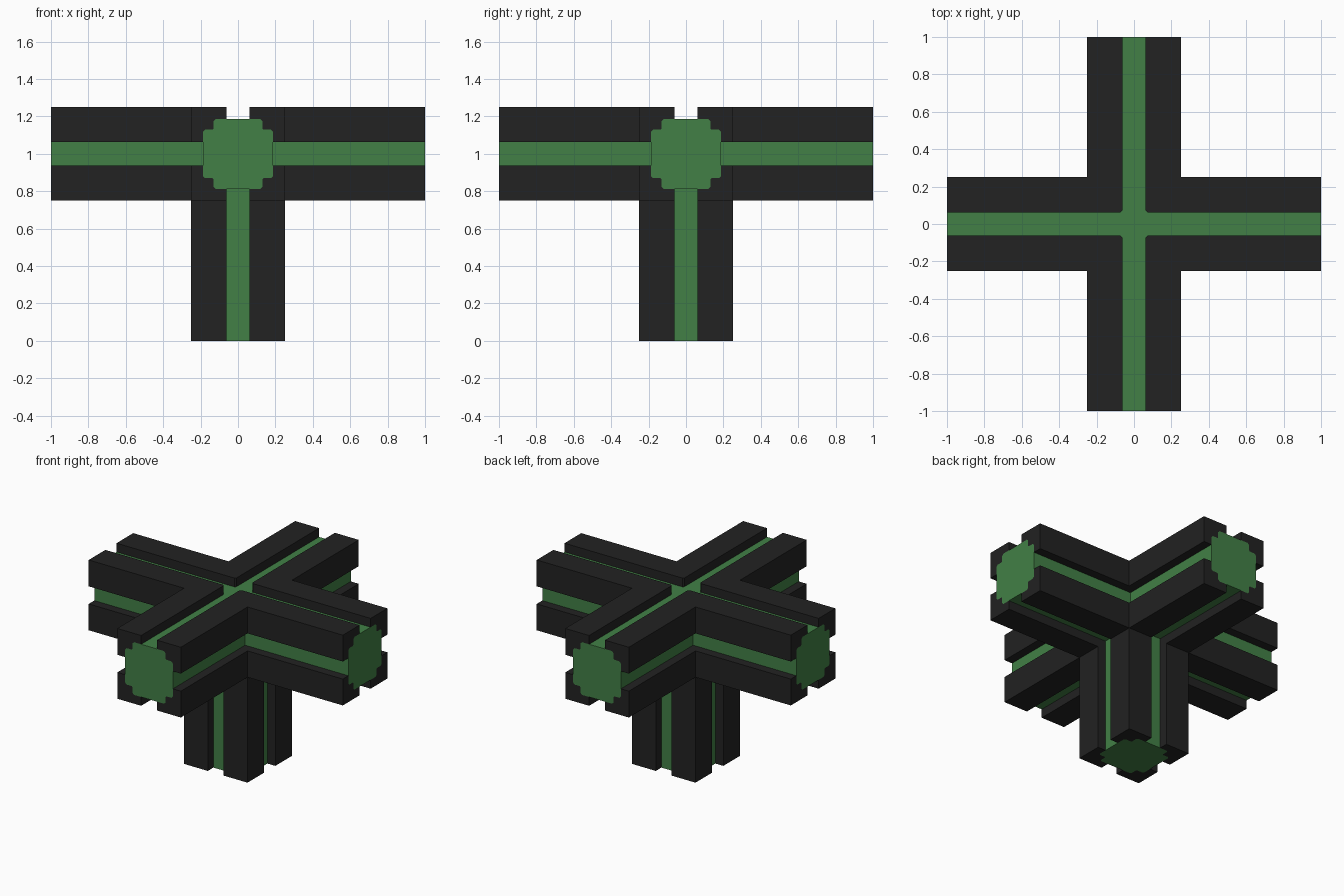
import bpy, bmesh
from mathutils import Vector

if "Cube" in bpy.data.objects:
    bpy.data.objects.remove(bpy.data.objects["Cube"])

C = 1.0                          # height of the junction centre
G, R, W = 0.0625, 0.1875, 0.25   # half groove, core half width, arm half width
N, B = 0.13, 0.012               # core corner notch and its tiny chamfer


def material(name, rgb):
    m = bpy.data.materials.new(name)
    m.diffuse_color = (*rgb, 1)
    m.use_nodes = True
    m.node_tree.nodes["Principled BSDF"].inputs["Base Color"].default_value = m.diffuse_color
    return m


black = material("black", (0.016, 0.016, 0.016))
green = material("green", (0.054, 0.216, 0.061))


def prism(bm, profile, axis, lo, hi):
    """Extrude a 2D profile along axis 0, 1 or 2, relative to the centre."""
    rings = []
    for d in (lo, hi):
        ring = []
        for u, v in profile:
            p = Vector((0, 0, C))
            p[axis] += d
            p[(axis + 1) % 3] += u
            p[(axis + 2) % 3] += v
            ring.append(bm.verts.new(p))
        rings.append(ring)
    n = len(profile)
    bm.faces.new(rings[0])
    bm.faces.new(rings[1])
    for i in range(n):
        j = (i + 1) % n
        bm.faces.new((rings[0][i], rings[0][j], rings[1][j], rings[1][i]))


def finish(bm, name, mat):
    bmesh.ops.recalc_face_normals(bm, faces=bm.faces)
    me = bpy.data.meshes.new(name)
    bm.to_mesh(me)
    bm.free()
    me.materials.append(mat)
    bpy.context.collection.objects.link(bpy.data.objects.new(name, me))


# stepped corner of the core, and the corner rail that wraps around it
step = [(R, N - B), (R - B, N), (N + B / 2, N), (N, N + B / 2), (N, R - B), (N - B, R)]
rail = [(G, R), (G, W), (W, W), (W, G), (R, G)] + step

# full core cross-section from the four mirrored corners
core = []
for su, sv in ((1, 1), (-1, 1), (-1, -1), (1, -1)):
    pts = [(su * u, sv * v) for u, v in step]
    core += pts if su * sv > 0 else pts[::-1]

# green cores: two crossing beams and the leg
for name, axis, lo, hi in (("core_side_to_side", 0, -1, 1),
                           ("core_front_to_back", 1, -1, 1),
                           ("core_leg", 2, -1, 0)):
    bm = bmesh.new()
    prism(bm, core, axis, lo, hi)
    finish(bm, name, green)

# black rails: four around each of the five arms
for name, axis, s in (("right_arm_rails", 0, 1), ("left_arm_rails", 0, -1),
                      ("back_arm_rails", 1, 1), ("front_arm_rails", 1, -1),
                      ("leg_rails", 2, -1)):
    bm = bmesh.new()
    for su in (1, -1):
        for sv in (1, -1):
            prism(bm, [(su * u, sv * v) for u, v in rail], axis, s * W, s)
    finish(bm, name, black)

# black corner blocks where the rails meet, inner edges slightly chamfered
bm = bmesh.new()
for sx in (1, -1):
    for sy in (1, -1):
        for sz in (1, -1):
            prism(bm, [(sx * G, sy * G), (sx * W, sy * G),
                       (sx * W, sy * W), (sx * G, sy * W)], 2, sz * G, sz * W)
inner = [e for e in bm.edges
         if all(abs(abs(v.co.x) - G) < 1e-4 and abs(abs(v.co.y) - G) < 1e-4 for v in e.verts)]
bmesh.ops.bevel(bm, geom=inner, offset=0.01, segments=1, affect='EDGES')
finish(bm, "corner_blocks", black)
